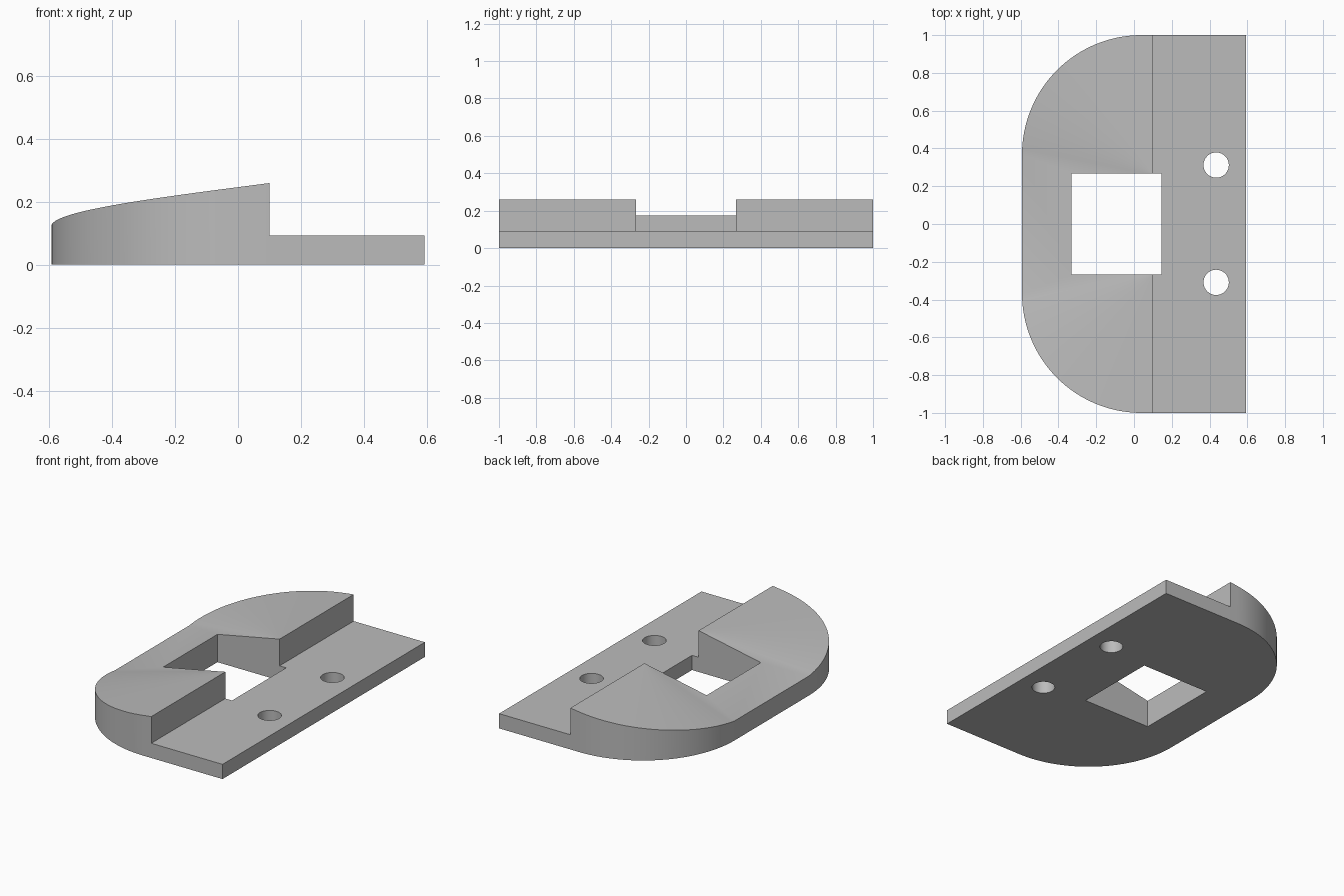
import bpy, bmesh
from math import sin, cos, radians

cube = bpy.data.objects.get("Cube")
if cube:
    bpy.data.objects.remove(cube)

grey = bpy.data.materials.new("plain grey")
grey.use_nodes = True
colour = (0.5, 0.5, 0.5, 1)
grey.diffuse_color = colour
grey.node_tree.nodes["Principled BSDF"].inputs["Base Color"].default_value = colour

BACK, STEP, LEFT = 0.593, 0.10, 0.593
PLATE, LOW, HIGH = 0.092, 0.122, 0.259
CX, CY, R, N = 0.04, 0.367, 0.633, 32


def rim_half():
    """Rounded corner from the straight rim to the step, rising steadily."""
    length = R * radians(90) + STEP - CX
    pts = []
    for i in range(N + 1):
        a = radians(90) * i / N
        z = LOW + (HIGH - LOW) * R * a / length
        pts.append((CX - R * cos(a), CY + R * sin(a), z))
    return pts + [(STEP, 1, HIGH)]


# Body: sloped rounded wedge and thin plate in one closed mesh
bm = bmesh.new()
half = rim_half()
rim = [(x, -y, z) for x, y, z in reversed(half)] + half
top = [bm.verts.new(p) for p in rim]
low = [bm.verts.new((x, y, 0)) for x, y, z in rim]
apex_r, apex_l = [bm.verts.new((STEP, s * 0.262, HIGH)) for s in (-1, 1)]
step = [bm.verts.new((STEP, s, PLATE)) for s in (-1, 1)]
edge_top = [bm.verts.new((LEFT, s, PLATE)) for s in (-1, 1)]
edge_low = [bm.verts.new((LEFT, s, 0)) for s in (-1, 1)]
mid = len(half)
for i in range(len(rim) - 1):
    bm.faces.new((top[i], low[i], low[i + 1], top[i + 1]))
    if i < mid - 1:
        bm.faces.new((top[i], top[i + 1], apex_r))
    elif i > mid - 1:
        bm.faces.new((top[i], top[i + 1], apex_l))
bm.faces.new((top[mid - 1], top[mid], apex_l, apex_r))
bm.faces.new((top[0], apex_r, apex_l, top[-1], step[1], step[0]))
bm.faces.new((step[0], step[1], edge_top[1], edge_top[0]))
bm.faces.new((edge_top[0], edge_top[1], edge_low[1], edge_low[0]))
bm.faces.new((top[0], step[0], edge_top[0], edge_low[0], low[0]))
bm.faces.new((top[-1], low[-1], edge_low[1], edge_top[1], step[1]))
bm.faces.new(low + [edge_low[1], edge_low[0]])
bmesh.ops.recalc_face_normals(bm, faces=bm.faces)
mesh = bpy.data.meshes.new("mounting_block")
bm.to_mesh(mesh)
bm.free()
body = bpy.data.objects.new("mounting_block", mesh)
bpy.context.collection.objects.link(body)
mesh.materials.append(grey)


def cut(name):
    """Subtract the active object from the body and remove it."""
    tool = bpy.context.object
    tool.name = name
    tool.hide_render = True
    tool.data.materials.append(grey)
    mod = body.modifiers.new(name, 'BOOLEAN')
    mod.operation, mod.solver, mod.object = 'DIFFERENCE', 'EXACT', tool
    bpy.context.view_layer.objects.active = body
    bpy.ops.object.modifier_apply(modifier=name)
    bpy.data.objects.remove(tool)


# Square window through the wedge
bpy.ops.mesh.primitive_cube_add(size=1, location=(-0.092, 0, 0))
bpy.context.object.scale = (0.476, 0.536, 2)
cut("window_cutter")

# Two screw holes through the plate
for side, y in (("left", 0.312), ("right", -0.309)):
    bpy.ops.mesh.primitive_cylinder_add(vertices=40, radius=0.067, depth=1,
                                        location=(0.435, y, 0))
    cut(side + "_screw_hole_cutter")

# Smooth the rounded walls, keep edges sharp
bpy.ops.object.select_all(action='DESELECT')
body.select_set(True)
bpy.context.view_layer.objects.active = body
bpy.ops.object.shade_smooth_by_angle(angle=radians(25))
